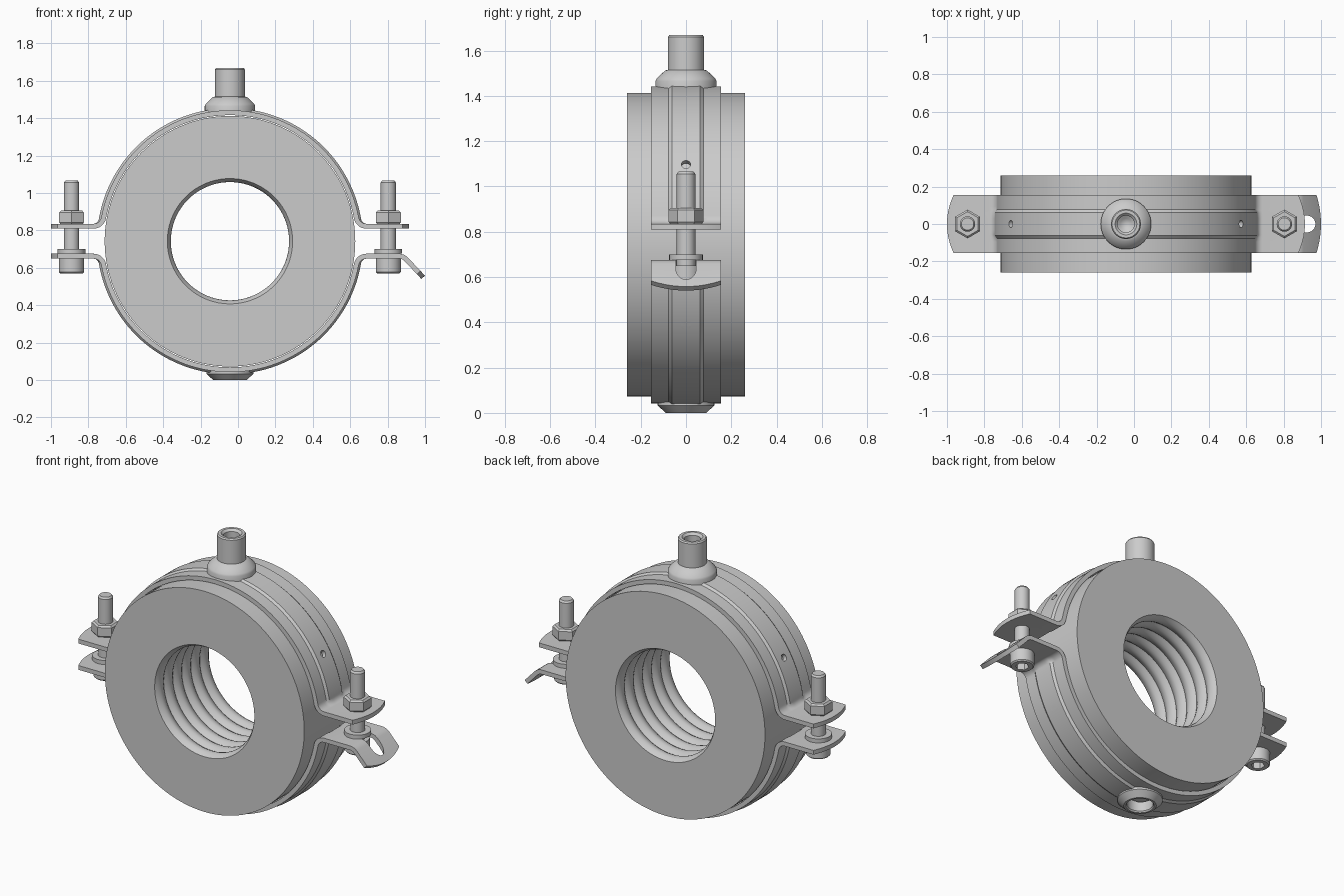
import bpy, bmesh
from math import sin, cos, pi, atan2, sqrt, radians
from mathutils import Matrix, Vector

if "Cube" in bpy.data.objects:
    bpy.data.objects.remove(bpy.data.objects["Cube"])

CX, CZ = -0.043, 0.742            # ring centre
R, T, FL, FIL = 0.687, 0.026, 0.08, 0.055   # band radius, thickness, flange offset, fillet
BOLT = 0.847                      # bolt distance from ring centre


def finish(name, bm):
    bmesh.ops.recalc_face_normals(bm, faces=bm.faces)
    me = bpy.data.meshes.new(name)
    bm.to_mesh(me)
    bm.free()
    ob = bpy.data.objects.new(name, me)
    bpy.context.collection.objects.link(ob)
    return ob


def activate(ob):
    bpy.ops.object.select_all(action='DESELECT')
    ob.select_set(True)
    bpy.context.view_layer.objects.active = ob


def smooth(ob):
    activate(ob)
    bpy.ops.object.shade_smooth_by_angle(angle=radians(30))


def lathe(name, prof, mat, segs=48, closed=False, start=0.0):
    """Revolve (radius, height) points around local z, then place with mat."""
    bm = bmesh.new()
    rings = []
    for k in range(segs):
        a = start + 2 * pi * k / segs
        rings.append([bm.verts.new((r * cos(a), r * sin(a), h)) for r, h in prof])
    n = len(prof)
    for k in range(segs):
        p, q = rings[k], rings[(k + 1) % segs]
        for i in range(n if closed else n - 1):
            j = (i + 1) % n
            bm.faces.new((p[i], q[i], q[j], p[j]))
    bmesh.ops.remove_doubles(bm, verts=bm.verts, dist=1e-5)
    bm.transform(mat)
    return finish(name, bm)


def rod(r, a, b, mat, segs=24, start=0.0):
    ob = lathe("cutter", [(0, a), (r, a), (r, b), (0, b)], mat, segs, start=start)
    ob.hide_render = True
    return ob


def cut(ob, cutters):
    activate(ob)
    for c in cutters:
        m = ob.modifiers.new("cut", 'BOOLEAN')
        m.operation, m.solver, m.object = 'DIFFERENCE', 'EXACT', c
        bpy.ops.object.modifier_apply(modifier=m.name)
        bpy.data.objects.remove(c)


def at(x, z=0.0):
    return Matrix.Translation((x, 0, z))


# Insulation ring with ribbed bore
LOBES, STEPS = 6, 6
bore = []
for i in range(LOBES * STEPS + 1):
    bore.append((0.335 - 0.019 * abs(sin(pi * i / STEPS)), 0.26 - 0.52 * i / (LOBES * STEPS)))
ring = lathe("insulation_ring", bore + [(0.67, -0.26), (0.67, 0.26)],
             at(CX, CZ) @ Matrix.Rotation(pi / 2, 4, 'X'), 128, closed=True)
smooth(ring)


# Clamp halves: half circle, fillets and flanges swept across the width
def half_side(end_pts):
    """Path from a flange end up to the ring, as (x, z, rib weight)."""
    a = sqrt((R + FIL) ** 2 - (FL + FIL) ** 2)
    phi = atan2(FL + FIL, a)
    pts = [(x, z, 0.0) for x, z in end_pts]
    for i in range(9):
        t = i / 8
        ang = 1.5 * pi + (pi + phi - 1.5 * pi) * t
        pts.append((a + FIL * cos(ang), FL + FIL + FIL * sin(ang), t))
    return pts, phi


def clamp_half(name, sgn, right_end):
    right, phi = half_side(right_end)
    left, _ = half_side([(0.944, FL)])
    n = 64
    arc = [phi + (pi - 2 * phi) * i / n for i in range(1, n)]
    path = right + [(R * cos(t), R * sin(t), 1.0) for t in arc] + \
        [(-x, z, w) for x, z, w in reversed(left)]
    half = [0.0, 0.03, 0.058, 0.072, 0.095, 0.12, 0.14, 0.155]
    ys = [-y for y in reversed(half[1:])] + half
    bm = bmesh.new()
    grid = []
    for y in ys:
        rib = 0.011 if abs(y) < 0.065 else 0.0
        sag = 0.035 * (y / 0.155) ** 2
        col = []
        for i, (x, z, w) in enumerate(path):
            p = Vector((x, 0, z))
            p += p.normalized() * rib * w
            if i in (0, len(path) - 1):        # rounded flange ends
                o = path[1] if i == 0 else path[-2]
                d = (Vector((o[0], 0, o[1])) - p).normalized()
                p += d * (sag - (0.0 if i == 0 and len(right_end) > 1 else 0.013))
            col.append(bm.verts.new((p.x + CX, y, sgn * p.z + CZ)))
        grid.append(col)
    for a, b in zip(grid, grid[1:]):
        for i in range(len(path) - 1):
            bm.faces.new((a[i], a[i + 1], b[i + 1], b[i]))
    ob = finish(name, bm)
    m = ob.modifiers.new("thickness", 'SOLIDIFY')
    m.thickness, m.offset, m.use_even_offset = T, 0, True
    activate(ob)
    bpy.ops.object.modifier_apply(modifier=m.name)
    # small vent holes 30 degrees off the split line
    cut(ob, [rod(0.02, 0.66, 0.74, at(CX, CZ) @ Matrix.Rotation(pi / 2 - sgn * s, 4, 'Y'))
             for s in (radians(30), radians(150))])
    return ob


upper = clamp_half("upper_clamp_half", 1, [(0.944, FL)])
lower = clamp_half("lower_clamp_half", -1,
                   [(1.033, 0.193), (0.94, 0.094), (0.927, 0.085), (0.91, FL)])

# Slot in the bent tab, and opening at the bottom
bm = bmesh.new()
lo, hi = [], []
outline = [(0.80 + 0.045 * cos(a), 0.045 * sin(a)) for a in [pi / 2 + pi * i / 12 for i in range(13)]]
outline += [(0.925 + 0.045 * cos(a), 0.045 * sin(a)) for a in [-pi / 2 + pi * i / 12 for i in range(13)]]
face = bm.faces.new([bm.verts.new((x, y, 0.5)) for x, y in outline])
top = bmesh.ops.extrude_face_region(bm, geom=[face])
bmesh.ops.translate(bm, vec=(0, 0, 0.2), verts=[v for v in top['geom'] if isinstance(v, bmesh.types.BMVert)])
slot = finish("cutter", bm)
slot.hide_render = True
cut(lower, [slot, rod(0.072, -0.05, 0.15, at(CX), 48)])
smooth(upper)
smooth(lower)

# Threaded socket on top
smooth(lathe("top_socket", [(0, 1.46), (0.03, 1.48), (0.045, 1.49), (0.045, 1.655), (0.058, 1.668),
                            (0.074, 1.668), (0.08, 1.66), (0.08, 1.515), (0.092, 1.512),
                            (0.13, 1.476), (0.135, 1.465), (0.135, 1.42), (0, 1.42)], at(CX)))

# Open collar at the bottom
smooth(lathe("bottom_collar", [(0.072, 0.065), (0.072, 0.008), (0.078, 0), (0.09, 0),
                               (0.125, 0.033), (0.125, 0.065)], at(CX), closed=True))

# Bolts, nuts and washers on both sides
for side, s in (("left", -1), ("right", 1)):
    m = at(CX + s * BOLT)
    bolt = lathe(side + "_bolt", [(0, 0.57), (0.06, 0.57), (0.067, 0.577), (0.067, 0.65), (0.041, 0.65),
                                  (0.041, 1.055), (0.033, 1.066), (0, 1.066)], m, 32)
    cut(bolt, [rod(0.038, 0.55, 0.615, m, 6, pi / 2)])
    smooth(bolt)
    smooth(lathe(side + "_nut", [(0.03, 0.835), (0.07, 0.835), (0.077, 0.843), (0.077, 0.895),
                                 (0.066, 0.905), (0.03, 0.905)], m, 6, True, pi / 2))
    smooth(lathe(side + "_washer", [(0.038, 0.6755), (0.074, 0.6755), (0.074, 0.7), (0.038, 0.7)], m, 32, True))
